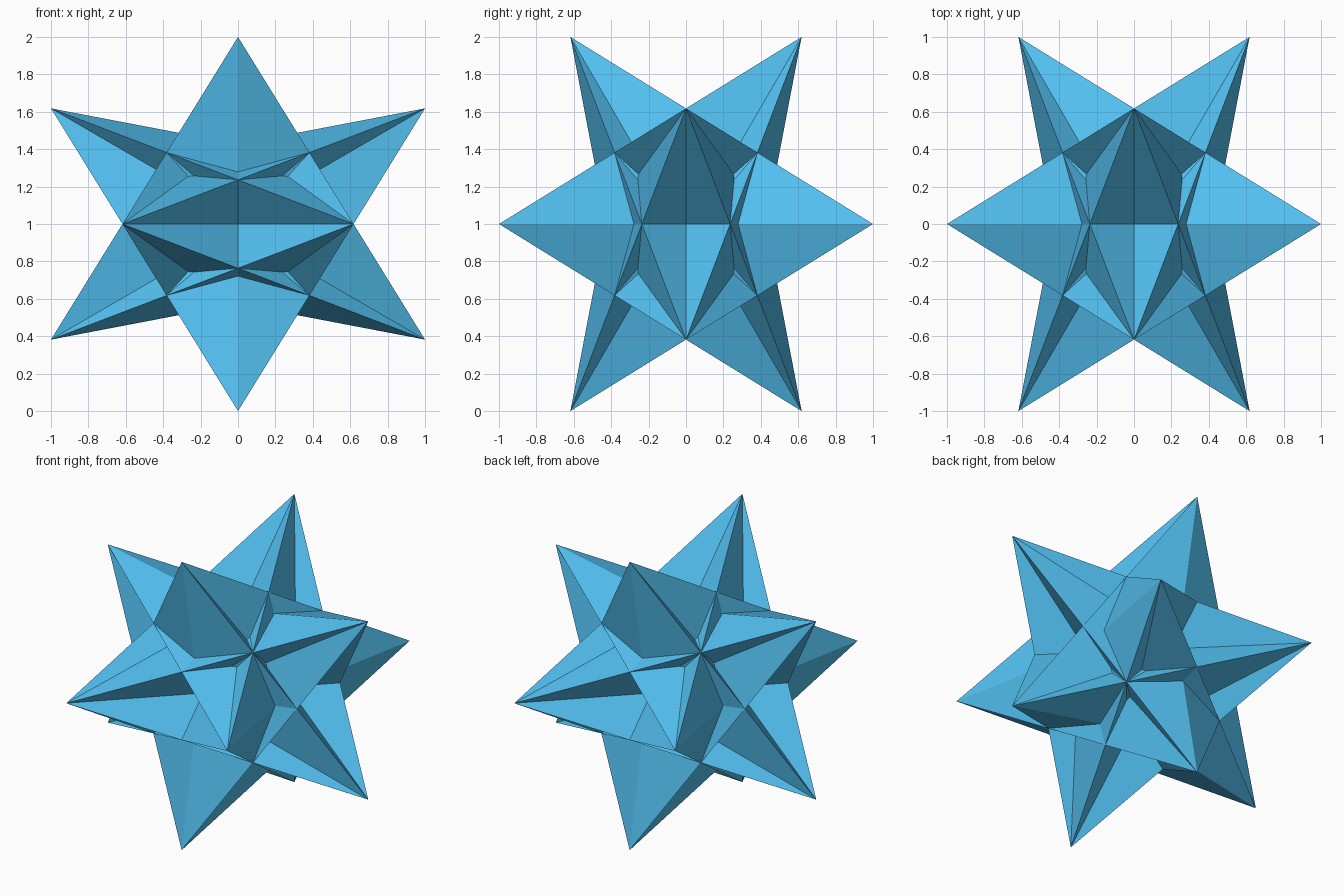
import bpy, bmesh
from itertools import product
from mathutils import Vector

if "Cube" in bpy.data.objects:
    bpy.data.objects.remove(bpy.data.objects["Cube"])

G = (5 ** 0.5 - 1) / 2          # golden ratio offset of the twelve tips
S = G * G / 2                   # slope of the long ridge on each spike

# Large triangle shared by three tips (its centre is buried in the core)
big_triangle = [(1, 0, -G), (-G, 1, 0), (0, -G, 1)]

# Flank facet along one long edge: tip, tip, then two points buried in the core
tip_a = Vector((0, -G, 1))
tip_b = Vector((1, 0, -G))
z_c = (G * G - (G - S)) / (1 + S)
crease_end = Vector((0, -(G - S) - S * z_c, z_c))
flank = [tip_a, tip_b, tip_b.lerp(crease_end, 0.75),
         Vector((0, -(G - S) - S * 0.21, 0.21))]

bm = bmesh.new()


def add_facet(points):
    """Add a facet whose normal points away from the centre."""
    verts = [Vector(p) for p in points]
    normal = (verts[1] - verts[0]).cross(verts[2] - verts[0])
    if normal.dot(verts[0]) < 0:
        verts.reverse()
    bm.faces.new([bm.verts.new(v) for v in verts])


# Repeat by mirroring in all three planes and cycling the axes
for signs in product((1, -1), repeat=3):
    def flip(p):
        return [c * s for c, s in zip(p, signs)]
    add_facet([flip(p) for p in big_triangle])
    for turn in range(3):
        add_facet([flip([p[(i + turn) % 3] for i in range(3)]) for p in flank])

bmesh.ops.remove_doubles(bm, verts=bm.verts, dist=1e-5)
bmesh.ops.translate(bm, verts=bm.verts, vec=(0, 0, 1))

mesh = bpy.data.meshes.new("twelve_point_star")
bm.to_mesh(mesh)
bm.free()
star = bpy.data.objects.new("twelve_point_star", mesh)
bpy.context.collection.objects.link(star)

# Sky blue colour
blue = bpy.data.materials.new("sky_blue")
blue.diffuse_color = (0.087, 0.53, 0.88, 1)
blue.use_nodes = True
blue.node_tree.nodes["Principled BSDF"].inputs["Base Color"].default_value = blue.diffuse_color
mesh.materials.append(blue)
